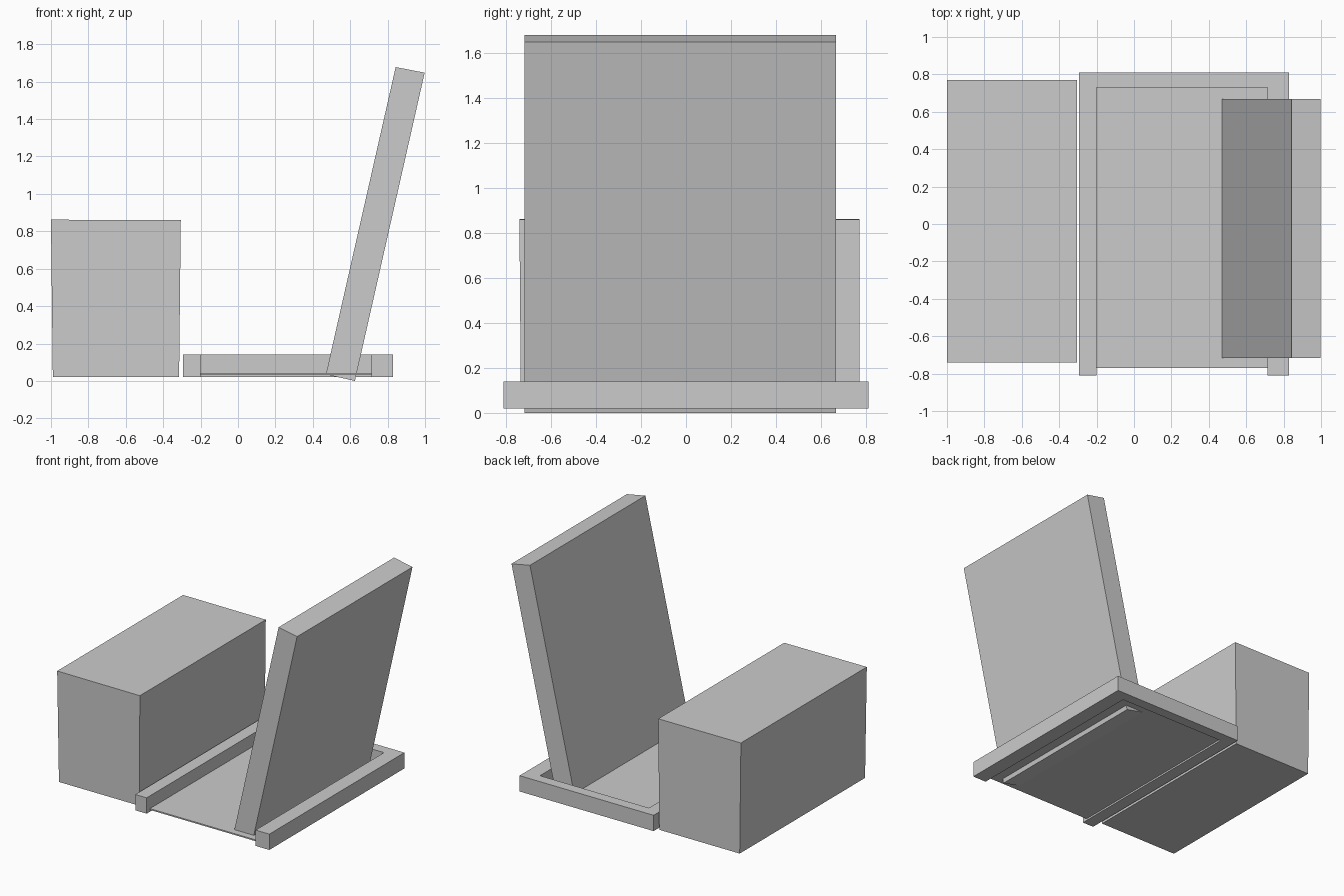
import bpy, bmesh

if "Cube" in bpy.data.objects:
    bpy.data.objects.remove(bpy.data.objects["Cube"])


def prism(name, profile, axis, lo, hi):
    """Extrude a 2D profile along y (profile is x,z) or z (profile is x,y)."""
    bm = bmesh.new()

    def place(p, t):
        return (p[0], t, p[1]) if axis == 'Y' else (p[0], p[1], t)

    verts = [bm.verts.new(place(p, lo)) for p in profile]
    face = bm.faces.new(verts)
    new = bmesh.ops.extrude_face_region(bm, geom=[face])['geom']
    for v in new:
        if isinstance(v, bmesh.types.BMVert):
            v.co['xyz'.index(axis.lower())] = hi
    bmesh.ops.recalc_face_normals(bm, faces=bm.faces)
    mesh = bpy.data.meshes.new(name)
    bm.to_mesh(mesh)
    bm.free()
    obj = bpy.data.objects.new(name, mesh)
    bpy.context.collection.objects.link(obj)
    return obj


# Large block on the left, very slightly out of square
block = prism("block", [(-0.99, 0.02), (-0.315, 0.02), (-0.306, 0.86), (-1.0, 0.862)],
              'Y', -0.74, 0.77)
for v in block.data.vertices:
    if v.co.y < 0 and v.co.z < 0.1:
        v.co.y += 0.007

# U-shaped frame, open at the front
prism("tray_frame", [(-0.295, -0.81), (-0.2, -0.81), (-0.2, 0.73), (0.715, 0.73),
                     (0.715, -0.81), (0.83, -0.81), (0.83, 0.81), (-0.295, 0.81)],
      'Z', 0.02, 0.14)

# Thin floor inside the frame
prism("tray_floor", [(-0.2, -0.77), (0.715, -0.77), (0.715, 0.73), (-0.2, 0.73)],
      'Z', 0.033, 0.043)

# Leaning back panel, passing through the floor
prism("leaning_panel", [(0.47, 0.035), (0.625, 0.0), (0.998, 1.648), (0.843, 1.678)],
      'Y', -0.717, 0.667)
